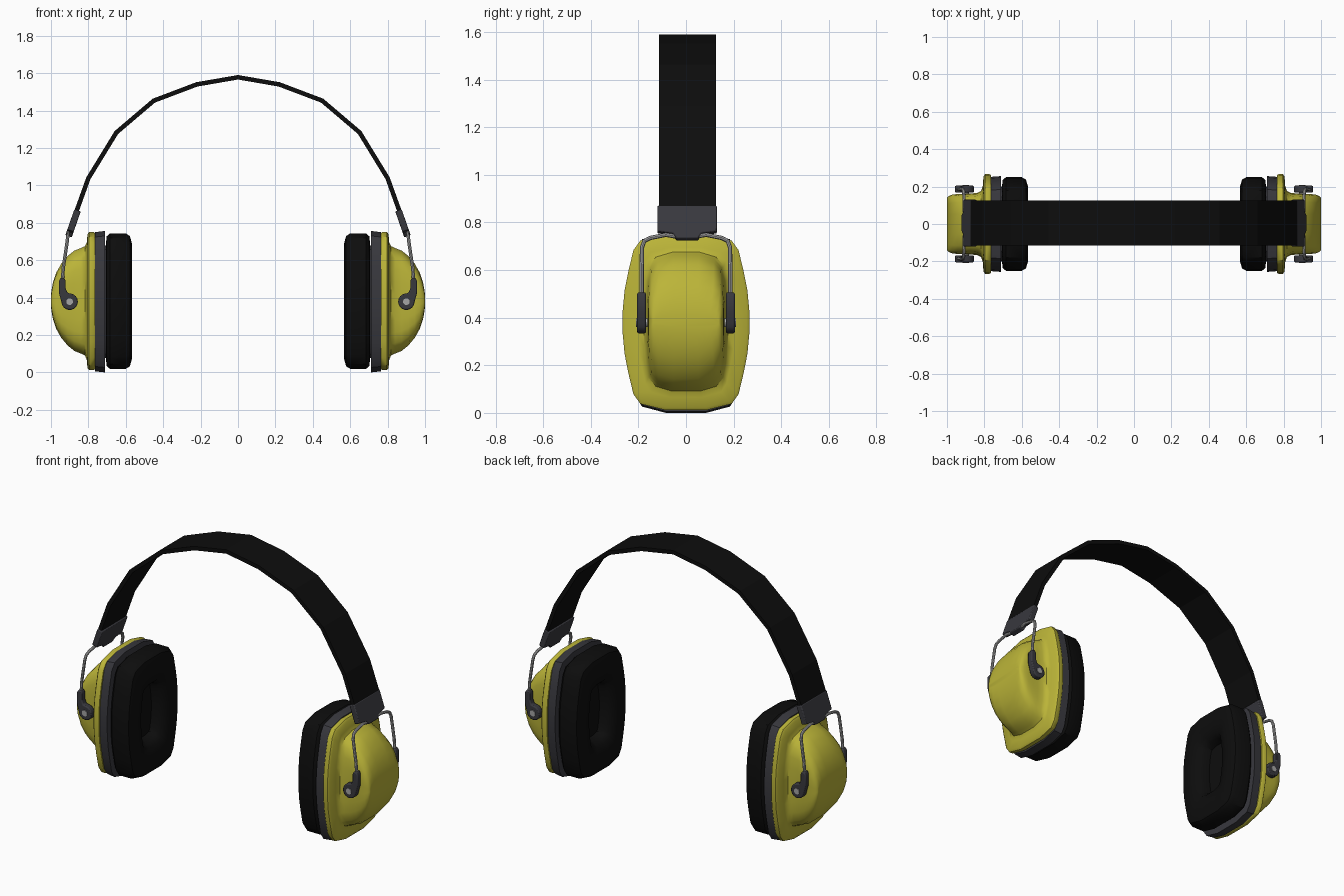
import bpy, bmesh, math
from mathutils import Vector

if "Cube" in bpy.data.objects:
    bpy.data.objects.remove(bpy.data.objects["Cube"])


def material(name, rgb):
    m = bpy.data.materials.new(name)
    m.diffuse_color = (*rgb, 1)
    m.use_nodes = True
    m.node_tree.nodes["Principled BSDF"].inputs["Base Color"].default_value = m.diffuse_color
    return m


YELLOW = material("safety yellow", (0.50, 0.46, 0.04))
BLACK = material("black padding", (0.004, 0.004, 0.004))
GREY = material("dark grey plastic", (0.04, 0.04, 0.048))
STEEL = material("steel", (0.38, 0.38, 0.38))


def mirror(ob, x, y):
    if x or y:
        mod = ob.modifiers.new("mirror", 'MIRROR')
        mod.use_axis = (x, y, False)
        mod.use_mirror_merge = False


def loft(name, rings, mat, x=True, y=False, bevel=0):
    """Skin a stack of equal-length point rings and cap both ends."""
    bm = bmesh.new()
    vs = [[bm.verts.new(p) for p in r] for r in rings]
    n = len(vs[0])
    for a, b in zip(vs, vs[1:]):
        for i in range(n):
            j = (i + 1) % n
            bm.faces.new((a[i], a[j], b[j], b[i]))
    bm.faces.new(vs[0])
    bm.faces.new(vs[-1])
    bmesh.ops.recalc_face_normals(bm, faces=bm.faces)
    me = bpy.data.meshes.new(name)
    bm.to_mesh(me)
    bm.free()
    me.materials.append(mat)
    ob = bpy.data.objects.new(name, me)
    bpy.context.collection.objects.link(ob)
    if bevel:
        mod = ob.modifiers.new("bevel", 'BEVEL')
        mod.width, mod.segments = bevel, 2
    mirror(ob, x, y)
    return ob


# Quarter outlines (y, z fractions) of the cup rim and of the domed shell
RIM = [(1, .13), (.97, .36), (.91, .58), (.83, .82), (.72, .93), (.33, 1)]
DOME = [(1, .13), (1, .36), (.97, .6), (.9, .8), (.72, .93), (.33, 1)]


def ring(x, w, h, cz=.381, q=RIM):
    r = q[::-1]
    pts = q + [(-a, b) for a, b in r] + [(-a, -b) for a, b in q] + [(a, -b) for a, b in r]
    return [(x, a * w, cz + b * h) for a, b in pts]


# Yellow cup: flange and barrel-shaped dome
flange = [(.765, .262, .364), (.772, .266, .369), (.796, .266, .369),
          (.805, .255, .358), (.808, .205, .315)]
dome = [(.818, .176, .292), (.84, .166, .282), (.875, .163, .268), (.91, .161, .240),
        (.945, .160, .198), (.972, .157, .150), (.99, .150, .095), (.998, .143, .05), (1.0, .138, .02)]
loft("ear_cup", [ring(*r) for r in flange] + [ring(*r, .383, DOME) for r in dome], YELLOW)

# Grey backing plate with a neck into the cushion
loft("backing_plate", [ring(x, w, h, .378) for x, w, h in
     [(.695, .20, .30), (.712, .20, .30), (.712, .256, .378), (.765, .252, .372)]], GREY)

# Padded ear cushion with a sunken oval centre
loft("ear_cushion", [ring(*r) for r in
     [(.706, .20, .31), (.702, .235, .347), (.685, .25, .362), (.60, .25, .362), (.578, .238, .348),
      (.568, .205, .312), (.568, .16, .25), (.58, .115, .195), (.61, .092, .17), (.65, .085, .16)]], BLACK)

# Headband: flat strip along an arch
right = [(.22, 1.54), (.45, 1.453), (.65, 1.283), (.80, 1.038), (.882, .81)]
arch = [Vector((-a, b)) for a, b in right[::-1]] + [Vector((0, 1.578))] + [Vector(p) for p in right]
band = []
for i, p in enumerate(arch):
    t = (arch[min(i + 1, len(arch) - 1)] - arch[max(i - 1, 0)]).normalized()
    n = Vector((-t.y, t.x)) * .012
    o, k = p + n, p - n
    band.append([(o.x, -.114, o.y), (o.x, .126, o.y), (k.x, .126, k.y), (k.x, -.114, k.y)])
loft("headband", band, BLACK, x=False)

# Sleeve at each band end, narrowing to a tongue that holds the wire
top, end = Vector((.858, 0, .866)), Vector((.906, 0, .728))
side = Vector((end.z - top.z, 0, top.x - end.x)).normalized() * .018
half = [(.125, 0), (.125, .78), (.06, .84), (.045, 1)]
outline = half + [(-a, s) for a, s in half[::-1]]
loft("band_sleeve", [[top.lerp(end, s) + Vector((0, a + .005, 0)) + side * k for a, s in outline]
                     for k in (-1, 1)], GREY, bevel=.005)

# Bent wire yoke
leg = [(.906, .05, .742), (.908, .085, .748), (.909, .15, .735), (.911, .175, .722),
       (.914, .185, .695), (.925, .186, .62), (.934, .186, .56), (.939, .186, .49)]
path = [(a, -b, c) for a, b, c in leg[::-1]] + leg
cu = bpy.data.curves.new("wire_yoke", 'CURVE')
cu.dimensions = '3D'
cu.bevel_depth, cu.bevel_resolution = .009, 2
cu.use_fill_caps = True
sp = cu.splines.new('POLY')
sp.points.add(len(path) - 1)
for pt, co in zip(sp.points, path):
    pt.co = (*co, 1)
cu.materials.append(STEEL)
yoke = bpy.data.objects.new("wire_yoke", cu)
bpy.context.collection.objects.link(yoke)
bpy.context.view_layer.objects.active = yoke
yoke.select_set(True)
bpy.ops.object.convert(target='MESH')
yoke = bpy.context.object
mirror(yoke, True, False)


def disc(y, r, n, a0=0, a1=360, cx=.90, cz=.378):
    step = (a1 - a0) / n
    return [(cx + r * math.cos(math.radians(a0 + i * step)), y,
             cz + r * math.sin(math.radians(a0 + i * step))) for i in range(n)]


# Hooked pivot clip and its pin, four of each
arm = [(.957, .425), (.957, .49), (.948, .506), (.930, .506), (.922, .49), (.922, .45), (.912, .425)]
loft("pivot_clip", [disc(y, .044, 14, 100, 375) + [(a, y, b) for a, b in arm] for y in (.168, .205)],
     GREY, y=True, bevel=.006)
loft("pivot_pin", [disc(y, .018, 12) for y in (.14, .209)], STEEL, y=True)

# Smooth shading with sharp edges kept
bpy.ops.object.select_all(action='DESELECT')
for ob in bpy.context.scene.objects:
    if ob.name != "headband":
        ob.select_set(True)
        bpy.context.view_layer.objects.active = ob
bpy.ops.object.shade_smooth_by_angle(angle=math.radians(40))
